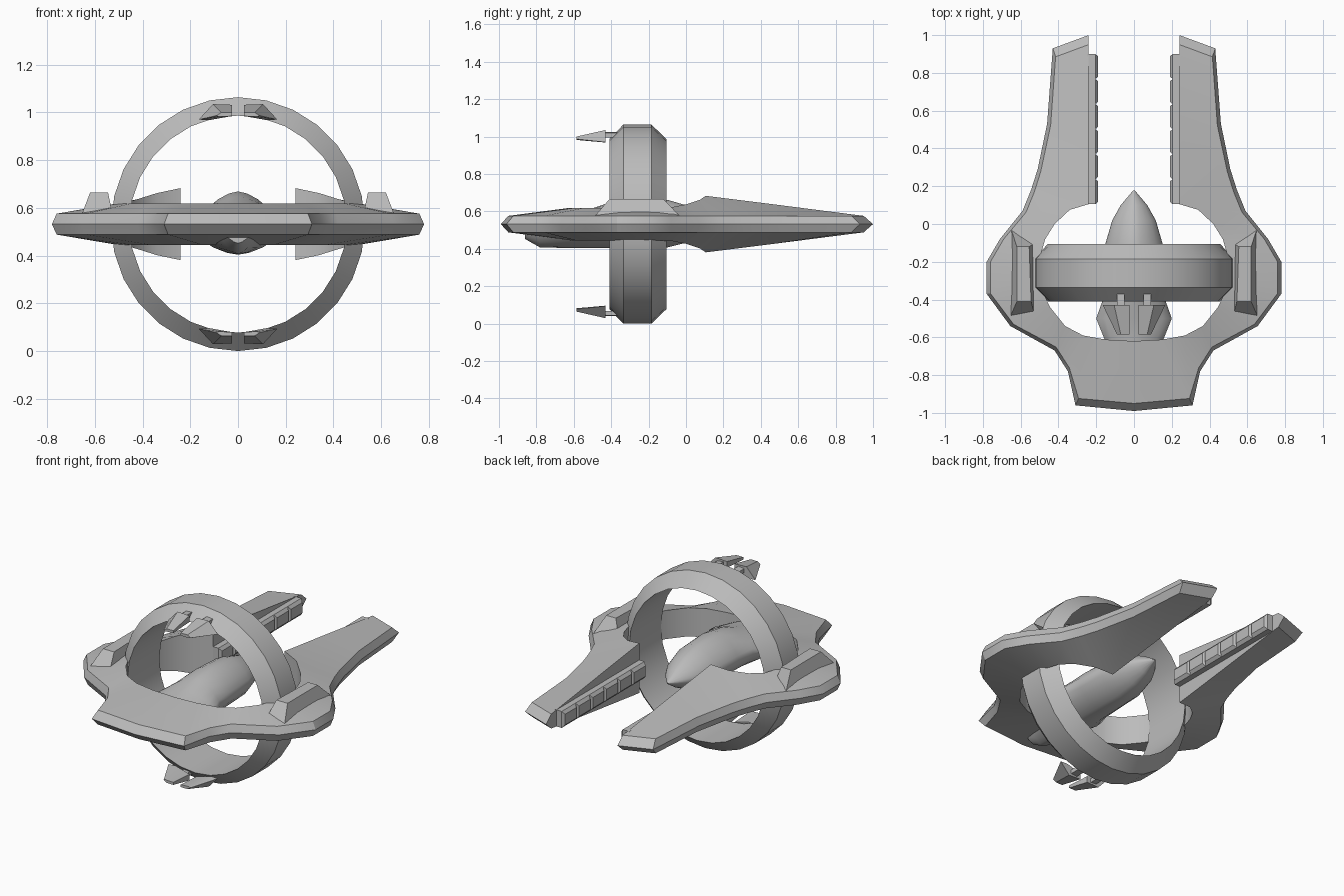
import bpy, bmesh, math
from mathutils import Vector

if "Cube" in bpy.data.objects:
    bpy.data.objects.remove(bpy.data.objects["Cube"])

MID = 0.532  # height of the ship's centre plane; every part has its origin there

grey = bpy.data.materials.new("hull_grey")
grey.use_nodes = True
grey.diffuse_color = (0.5, 0.5, 0.5, 1)
shader = next(n for n in grey.node_tree.nodes if n.type == 'BSDF_PRINCIPLED')
shader.inputs["Base Color"].default_value = (0.5, 0.5, 0.5, 1)


def finish(name, bm, mirror=(False, False, False), angle=28):
    bmesh.ops.recalc_face_normals(bm, faces=bm.faces)
    mesh = bpy.data.meshes.new(name)
    bm.to_mesh(mesh)
    bm.free()
    ob = bpy.data.objects.new(name, mesh)
    ob.location.z = MID
    mesh.materials.append(grey)
    bpy.context.collection.objects.link(ob)
    if any(mirror):
        mod = ob.modifiers.new("mirror", 'MIRROR')
        mod.use_axis = mirror
    bpy.ops.object.select_all(action='DESELECT')
    ob.select_set(True)
    bpy.context.view_layer.objects.active = ob
    bpy.ops.object.shade_smooth_by_angle(angle=math.radians(angle))
    return ob


def loft(bm, sections, caps=True, closed=False):
    """Skin closed cross-sections in order."""
    rings = [[bm.verts.new(p) for p in s] for s in sections]
    pairs = list(zip(rings, rings[1:]))
    if closed:
        pairs.append((rings[-1], rings[0]))
    for a, b in pairs:
        n = len(a)
        for i in range(n):
            j = (i + 1) % n
            bm.faces.new((a[i], a[j], b[j], b[i]))
    if caps and not closed:
        bm.faces.new(rings[0])
        bm.faces.new(rings[-1])
    return rings


# Hull half: outer edge (x, y), inner edge (x, y), half height at inner edge
stations = [
    (0, -.99, 0, -.62, .087), (.31, -.96, .15, -.612, .087),
    (.35, -.78, .27, -.59, .087), (.42, -.67, .365, -.54, .087),
    (.655, -.54, .445, -.44, .087), (.78, -.37, .495, -.33, .087),
    (.78, -.2, .505, -.2, .087), (.71, -.08, .47, -.08, .09),
    (.59, .07, .42, 0, .105), (.545, .18, .34, .075, .13),
    (.51, .29, .24, .105, .151), (.46, .53, .24, .45, .108),
    (.43, .93, .24, .95, .044),
]
sections = []
for i, (ox, oy, ix, iy, h) in enumerate(stations):
    outer, inner = Vector((ox, oy, 0)), Vector((ix, iy, 0))
    rim = outer + (inner - outer).normalized() * (.04 if i < 2 else .02)
    if i == len(stations) - 1:
        rim = Vector((.415, .885, 0))
    up = Vector((0, 0, 1))
    sections.append([outer, rim + up * .044, inner + up * h,
                     inner - up * h, rim - up * .044])
bm = bmesh.new()
edge, top, in_top, in_low, low = loft(bm, sections, caps=False)[-1]
tip = bm.verts.new((.24, 1, 0))
for f in ((edge, top, in_top, tip), (edge, tip, in_low, low), (in_top, in_low, tip)):
    bm.faces.new(f)
finish("hull", bm, (True, False, False))

# Upright ring with chamfered outer edges
SEG = 28
bm = bmesh.new()
profile = [(.455, -.41), (.532, -.335), (.532, -.185), (.455, -.105)]
sections = []
for k in range(SEG):
    a = 2 * math.pi * k / SEG
    sections.append([(r * math.sin(a), y, r * math.cos(a)) for r, y in profile])
loft(bm, sections, closed=True)
finish("ring", bm)

# Central body: y, half width, height above and below the centre plane
body = [(.178, .004, .004, .004), (.1, .07, .055, .055), (.02, .115, .095, .095),
        (-.1, .15, .13, .125), (-.28, .16, .137, .128), (-.41, .168, .115, .128),
        (-.5, .2, .085, .128), (-.6, .16, .07, .128), (-.78, .085, .04, .125),
        (-.86, .07, .03, .08)]
bm = bmesh.new()
sections = []
for y, w, up, down in body:
    ring = []
    for k in range(20):
        a = 2 * math.pi * k / 20
        c, s = math.cos(a), math.sin(a)
        ring.append((w * math.copysign(abs(c) ** 1.25, c), y,
                     (up if s > 0 else down) * math.copysign(abs(s) ** 1.25, s)))
    sections.append(ring)
loft(bm, sections)
finish("central_body", bm, angle=40)

# Raised pods on the shoulders
bm = bmesh.new()
loft(bm, [
    [(.525, -.485, .04), (.655, -.49, .04), (.65, -.03, .04), (.525, -.1, .04)],
    [(.545, -.41, .133), (.62, -.41, .133), (.62, -.12, .133), (.555, -.12, .133)],
])
finish("shoulder_pod", bm, (True, False, False))

# Row of blocks along the inside of each prong
bm = bmesh.new()
STEP = .1325
for k in range(6):
    y0, y1 = .105 + k * STEP, .105 + (k + 1) * STEP
    loft(bm, [
        [(.25, y0, -.05), (.25, y1, -.05), (.25, y1, .05), (.25, y0, .05)],
        [(.205, y0, -.05), (.205, y1, -.05), (.205, y1, .05), (.205, y0, .05)],
        [(.19, y0 + .012, -.032), (.19, y1 - .012, -.032),
         (.19, y1 - .012, .032), (.19, y0 + .012, .032)],
    ])
finish("prong_block", bm, (True, False, False))

# Fins in front of the ring, top and bottom
bm = bmesh.new()
back = [(.025, .5), (.105, .503), (.165, .438), (.12, .436), (.025, .462)]
front = [(.025, .468), (.07, .468), (.09, .455), (.08, .45), (.025, .453)]
loft(bm, [[(x, -.43, z) for x, z in back], [(x, -.585, z) for x, z in front]])
finish("ring_fin", bm, (True, False, True))

# Short struts joining the fins to the ring
bm = bmesh.new()
strut = [(.05, .468), (.09, .464), (.09, .488), (.05, .492)]
loft(bm, [[(x, y, z) for x, z in strut] for y in (-.37, -.44)])
finish("fin_strut", bm, (True, False, True))
